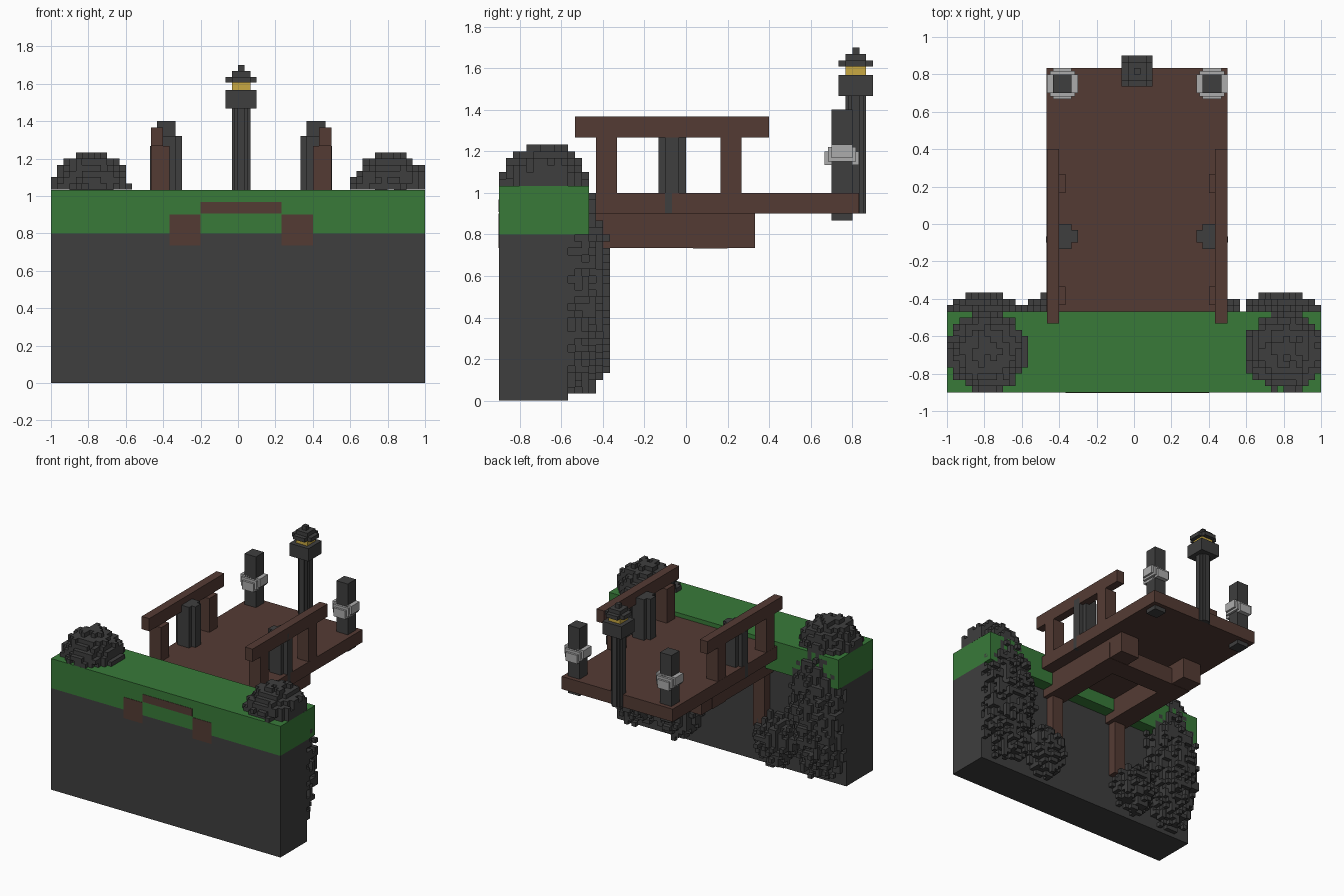
import bpy, bmesh, random
from mathutils import Vector

random.seed(4)
if "Cube" in bpy.data.objects:
    bpy.data.objects.remove(bpy.data.objects["Cube"], do_unlink=True)

V = 1 / 30          # voxel edge
MID = V / 2         # the pier's symmetry plane


def material(name, rgb):
    m = bpy.data.materials.new(name)
    m.use_nodes = True
    lin = [((c / 255 + 0.055) / 1.055) ** 2.4 for c in rgb] + [1]
    m.diffuse_color = lin
    m.node_tree.nodes["Principled BSDF"].inputs["Base Color"].default_value = lin
    return m


STONE = material("dark_grey", (62, 62, 62))
GRASS = material("grass_green", (56, 122, 57))
WOOD = material("brown_wood", (84, 59, 52))
GLOW = material("lamp_yellow", (200, 168, 66))
ROPE = material("light_grey", (172, 172, 172))


def finish(name, bm, mat):
    me = bpy.data.meshes.new(name)
    bm.to_mesh(me)
    bm.free()
    me.materials.append(mat)
    ob = bpy.data.objects.new(name, me)
    bpy.context.collection.objects.link(ob)
    return ob


def boxes(name, mat, *spans):
    """Each span is ((x0, x1), (y0, y1), (z0, z1))."""
    bm = bmesh.new()
    for span in spans:
        lo, hi = Vector([s[0] for s in span]), Vector([s[1] for s in span])
        vs = bmesh.ops.create_cube(bm, size=1)["verts"]
        for v in vs:
            v.co = (lo + hi) / 2 + v.co * (hi - lo)
    return finish(name, bm, mat)


def around(c, r):
    return (c - r, c + r)


def plus(cx, cy, wide, narrow, z):
    """Two crossed boxes forming a plus-shaped column."""
    return [(around(cx, wide), around(cy, narrow), z),
            (around(cx, narrow), around(cy, wide), z)]


def bush(name, centre, radii, low, high, rough):
    """Rough voxel ellipsoid kept inside the low/high corner limits."""
    c, cells = Vector(centre), set()
    lo = [round(max(a - r * 1.1, l) / V) for a, r, l in zip(c, radii, low)]
    hi = [round(min(a + r * 1.1, h) / V) for a, r, h in zip(c, radii, high)]
    for i in range(lo[0], hi[0]):
        for j in range(lo[1], hi[1]):
            for k in range(lo[2], hi[2]):
                p = Vector((i + .5, j + .5, k + .5)) * V - c
                d = sum((a / r) ** 2 for a, r in zip(p, radii)) ** .5
                if d < 1 + random.uniform(-rough, rough * .4):
                    cells.add((i, j, k))
    bm = bmesh.new()
    for cell in cells:
        for axis in range(3):
            for side in (0, 1):
                near = list(cell)
                near[axis] += 2 * side - 1
                if tuple(near) in cells:
                    continue
                u, w = (axis + 1) % 3, (axis + 2) % 3
                ring = []
                for du, dw in ((0, 0), (1, 0), (1, 1), (0, 1)):
                    q = list(cell)
                    q[axis] += side
                    q[u] += du
                    q[w] += dw
                    ring.append(bm.verts.new(Vector(q) * V))
                bm.faces.new(ring if side else ring[::-1])
    bmesh.ops.remove_doubles(bm, verts=bm.verts, dist=V / 100)
    return finish(name, bm, mat=STONE)


# Cliff and overhanging turf
boxes("cliff", STONE, ((-1, 1), (-.9, -.567), (0, .8)))
boxes("turf", GRASS, ((-1, 1), (-.9, -.467), (.8, 1.033)))

# Deck, under-frame and the timber ends showing in the cliff face
boxes("deck", WOOD, ((-.467, .5), (-.467, .833), (.9, 1)))
boxes("buried_plank", WOOD, ((-.2, .233), (-.903, -.467), (.907, .967)))
boxes("cross_beam", WOOD, (around(MID, .388), (.033, .2), (.733, .867)))

for side, s in (("left", 1), ("right", -1)):
    def off(a, b):
        return tuple(sorted((MID + s * a, MID + s * b)))

    boxes(side + "_beam", WOOD, (off(.217, .383), (-.903, .333), (.735, .9)))
    boxes(side + "_support_post", WOOD, (off(.25, .35), (-.567, -.5), (.3, .735)))

    # Railing
    boxes(side + "_handrail", WOOD, (off(.417, .483), (-.533, .4), (1.267, 1.367)))
    boxes(side + "_rail_posts", WOOD,
          (off(.383, .483), (-.433, -.333), (1, 1.267)),
          (off(.383, .483), (.167, .267), (1, 1.267)))
    boxes(side + "_rail_pillar", STONE,
          (off(.317, .483), (-.1, -.033), (1, 1.32)),
          (off(.35, .45), (-.133, 0), (1, 1.32)),
          (off(.45, .486), (-.1, -.067), (.9, 1.267)))

    # Mooring bollard with rope wound round it
    bx = MID + s * .4
    boxes(side + "_bollard", STONE, (around(bx, .05), (.7, .8), (.867, 1.4)))
    boxes(side + "_rope", ROPE,
          (around(bx, .083), (.7, .8), (1.167, 1.233)),
          (around(bx, .05), (.667, .833), (1.133, 1.2)),
          (around(bx, .067), (.683, .817), (1.15, 1.22)))

    # Shrubs on the turf and growth hanging down the back of the cliff
    bush(side + "_top_shrub", (MID + s * .8, -.683, 1.02), (.222, .215, .215),
         (-1, -.9, 1.033), (1, -.4, 1.24), .1)
    bush(side + "_tall_growth", (s * .79, -.567, .55), (.24, .2, .53),
         (-1, -.567, .03), (1, -.367, 1.033), .25)
    bush(side + "_low_growth", (s * .43, -.567, .23), (.18, .2, .2),
         (-1, -.567, .03), (1, -.367, .5), .25)

# Lamp post
LY = .817
boxes("lamp_pole", STONE, *plus(MID, LY, .05, .02, (.9, 1.467)),
      (around(MID, .036), around(LY, .036), (.9, 1.467)))
boxes("lamp_tray", STONE, (around(MID, .083), around(LY, .083), (1.467, 1.567)))
boxes("lamp_light", GLOW, (around(MID, .05), around(LY, .05), (1.567, 1.607)))
boxes("lamp_roof", STONE,
      *plus(MID, LY, .083, .05, (1.607, 1.637)),
      (around(MID, .05), around(LY, .05), (1.633, 1.667)),
      (around(MID, .017), around(LY, .017), (1.667, 1.7)))
